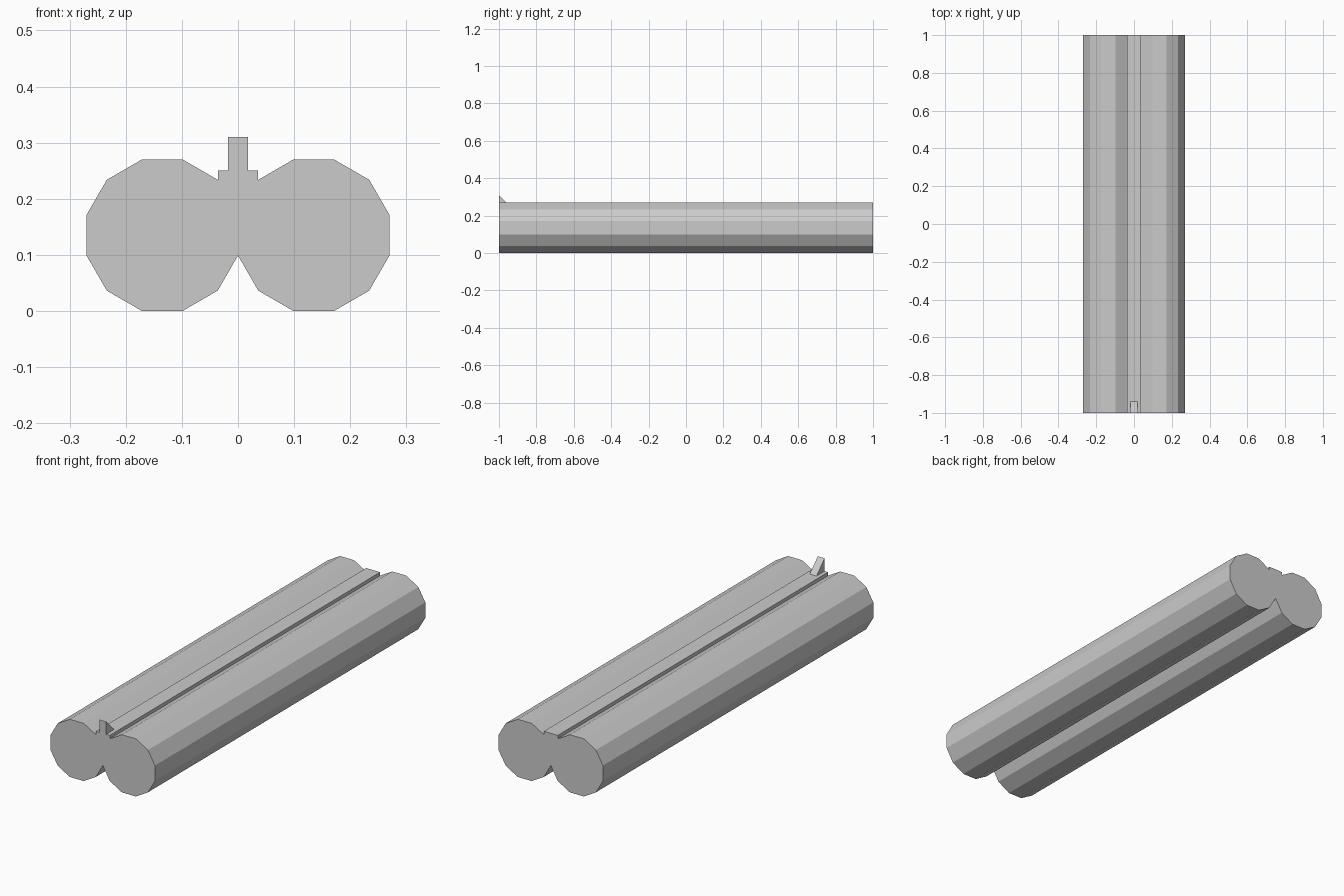
import bpy, math

if "Cube" in bpy.data.objects:
    bpy.data.objects.remove(bpy.data.objects["Cube"])

HALF = 1.0        # half length along y
APOTHEM = 0.135   # centre to flat of each 12-sided barrel


def extrude(name, profile, axis, a, b):
    """Closed prism: 2D profile swept along 'x' or 'y' from a to b."""
    def place(p, t):
        return (t, p[0], p[1]) if axis == 'x' else (p[0], t, p[1])
    n = len(profile)
    verts = [place(p, a) for p in profile] + [place(p, b) for p in profile]
    faces = [[i, (i + 1) % n, (i + 1) % n + n, i + n] for i in range(n)]
    faces += [list(range(n))[::-1], list(range(n, 2 * n))]
    if axis == 'y':
        faces = [f[::-1] for f in faces]
    mesh = bpy.data.meshes.new(name)
    mesh.from_pydata(verts, [], faces)
    obj = bpy.data.objects.new(name, mesh)
    bpy.context.collection.objects.link(obj)
    return obj


# Two side-by-side barrels, touching along their inner flats
radius = APOTHEM / math.cos(math.pi / 12)
for side, name in ((-1, "barrel_left"), (1, "barrel_right")):
    ring = [(side * APOTHEM + radius * math.cos(math.radians(15 + 30 * i)),
             APOTHEM + radius * math.sin(math.radians(15 + 30 * i)))
            for i in range(12)]
    extrude(name, ring, 'y', -HALF, HALF)

# Top rib filling the groove between the barrels
w = 0.036
extrude("top_rib", [(-w, 0.17), (w, 0.17), (w, 0.25), (-w, 0.25)], 'y', -HALF, HALF)

# Wedge-shaped front sight at the muzzle
extrude("front_sight", [(-HALF, 0.25), (-HALF + 0.06, 0.25), (-HALF, 0.31)],
        'x', -0.0175, 0.0175)
